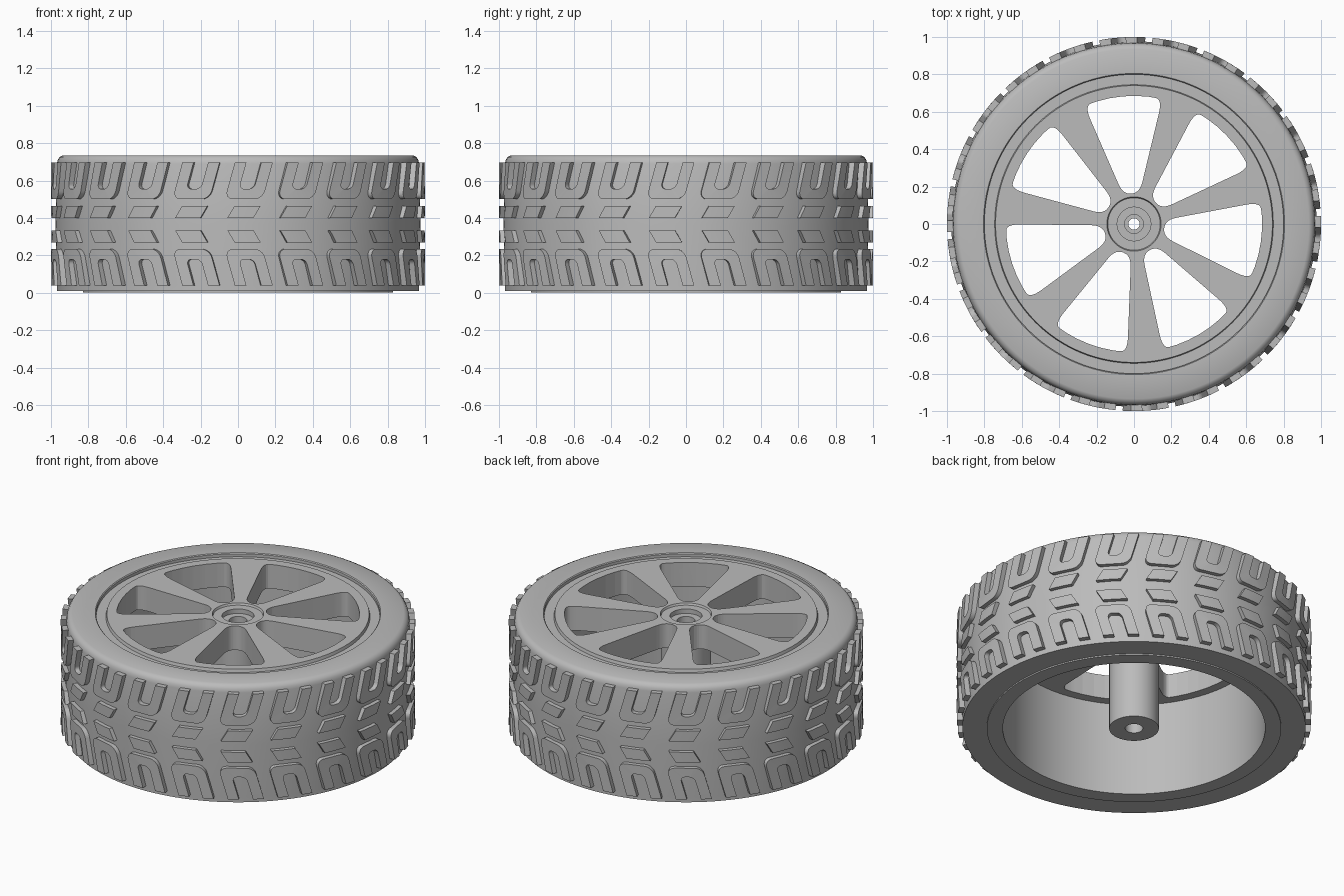
import bpy, bmesh
from math import sin, cos, pi, radians

if "Cube" in bpy.data.objects:
    bpy.data.objects.remove(bpy.data.objects["Cube"])

grey = bpy.data.materials.new("plain grey")
grey.use_nodes = True
COLOUR = (0.5, 0.5, 0.5, 1)
grey.diffuse_color = COLOUR
grey.node_tree.nodes["Principled BSDF"].inputs["Base Color"].default_value = COLOUR


def make(name, bm):
    bmesh.ops.recalc_face_normals(bm, faces=bm.faces)
    mesh = bpy.data.meshes.new(name)
    bm.to_mesh(mesh)
    bm.free()
    ob = bpy.data.objects.new(name, mesh)
    mesh.materials.append(grey)
    bpy.context.collection.objects.link(ob)
    return ob


def smooth(ob):
    bpy.ops.object.select_all(action="DESELECT")
    ob.select_set(True)
    bpy.context.view_layer.objects.active = ob
    bpy.ops.object.shade_smooth_by_angle(angle=radians(30))


def revolve(name, profile, steps=128):
    """Closed (radius, height) profile turned about the z axis."""
    bm = bmesh.new()
    rings = []
    for i in range(steps):
        a = 2 * pi * i / steps
        rings.append([bm.verts.new((r * cos(a), r * sin(a), z)) for r, z in profile])
    n = len(profile)
    for i in range(steps):
        a, b = rings[i], rings[(i + 1) % steps]
        for j in range(n):
            k = (j + 1) % n
            bm.faces.new((a[j], b[j], b[k], a[k]))
    return make(name, bm)


def rounded(points, radius, steps=6):
    """Round the corners of a closed outline."""
    out = []
    for i, p in enumerate(points):
        ends = []
        for q in (points[i - 1], points[(i + 1) % len(points)]):
            dx, dy = q[0] - p[0], q[1] - p[1]
            d = (dx * dx + dy * dy) ** 0.5
            t = min(radius[i], d * 0.48) / d
            ends.append((p[0] + dx * t, p[1] + dy * t))
        if radius[i] == 0:
            out.append(p)
            continue
        for s in range(steps + 1):
            t = s / steps
            out.append(tuple((1 - t) ** 2 * ends[0][c] + 2 * t * (1 - t) * p[c]
                             + t * t * ends[1][c] for c in (0, 1)))
    return out


# Tyre body with a rounded upper shoulder and slight crown
tyre = revolve("tyre", [
    (0.80, 0.008), (0.968, 0.008), (0.968, 0.04), (0.977, 0.367), (0.968, 0.69),
    (0.964, 0.71), (0.953, 0.726), (0.935, 0.735), (0.805, 0.735), (0.80, 0.73)])
smooth(tyre)

# Rim: outer wall, spoke plate and bored hub in one profile
rim = revolve("rim", [
    (0.83, 0), (0.83, 0.712), (0.745, 0.712), (0.74, 0.73), (0.145, 0.73),
    (0.14, 0.718), (0.09, 0.718), (0.09, 0.69), (0.05, 0.69), (0.05, 0.64),
    (0.03, 0.64), (0.03, 0.1), (0.05, 0.1), (0.05, 0), (0.14, 0),
    (0.14, 0.58), (0.74, 0.58), (0.74, 0)])

# Seven windows cut between the spokes
WINDOWS = 7
right_side = [(0.165, -0.055), (0.62, -0.225)]
arc = [(0.685 * cos(t), 0.685 * sin(t)) for t in (-0.31, -0.2, -0.1, 0, 0.1, 0.2, 0.31)]
outline = [(0.163, -0.045)] + arc + [(0.163, 0.045)]
outline = rounded(outline, [0.06, 0.08] + [0] * 5 + [0.08, 0.06])
bm = bmesh.new()
for i in range(WINDOWS):
    a = radians(95) + 2 * pi * i / WINDOWS
    face = bm.faces.new([bm.verts.new((x * cos(a) - y * sin(a), x * sin(a) + y * cos(a), 0.5))
                         for x, y in outline])
    up = bmesh.ops.extrude_face_region(bm, geom=[face])["geom"]
    bmesh.ops.translate(bm, vec=(0, 0, 0.4),
                        verts=[v for v in up if isinstance(v, bmesh.types.BMVert)])
cutter = make("window_cutter", bm)
cutter.hide_render = True
mod = rim.modifiers.new("windows", "BOOLEAN")
mod.operation = "DIFFERENCE"
mod.solver = "EXACT"
mod.object = cutter
smooth(rim)
bpy.ops.object.modifier_apply(modifier=mod.name)
bpy.data.objects.remove(cutter)
smooth(rim)

# Tread blocks, each a strip of quads wrapped on the tyre
COUNT = 22
MIDDLE = 0.367


def tread(name, left, right, slant, mirrored):
    bm = bmesh.new()
    for i in range(COUNT):
        centre = -pi / 2 - radians(0.4) + 2 * pi * i / COUNT

        def vert(p, r):
            a = centre + p[0] + slant * p[1]
            z = MIDDLE - p[1] if mirrored else MIDDLE + p[1]
            return bm.verts.new((r * cos(a), r * sin(a), z))

        rows = [(vert(a, 0.955), vert(a, 1), vert(b, 1), vert(b, 0.955))
                for a, b in zip(left, right)]
        for p, q in zip(rows, rows[1:]):
            for j in range(4):
                k = (j + 1) % 4
                bm.faces.new((p[j], p[k], q[k], q[j]))
        bm.faces.new(rows[0])
        bm.faces.new(rows[-1])
    smooth(make(name, bm))


def u_path(half, base, top, radius, steps=6):
    """U outline: down the left arm, round the bend, up the right arm."""
    pts = [(-half, top)]
    for s in range(steps + 1):
        a = pi + pi / 2 * s / steps
        pts.append((-half + radius + radius * cos(a), base + radius + radius * sin(a)))
    return pts + [(-x, y) for x, y in reversed(pts)]


outer = u_path(0.102, 0.133, 0.328, 0.045)
inner = u_path(0.04, 0.188, 0.328, 0.028)
bar = [-0.07, -0.035, 0, 0.035, 0.07]
for side, flip in (("upper", False), ("lower", True)):
    tread(side + "_shoulder_blocks", outer, inner, 0.28, flip)
    tread(side + "_centre_blocks", [(x, 0.033) for x in bar],
          [(x, 0.098) for x in bar], 0.6, flip)
